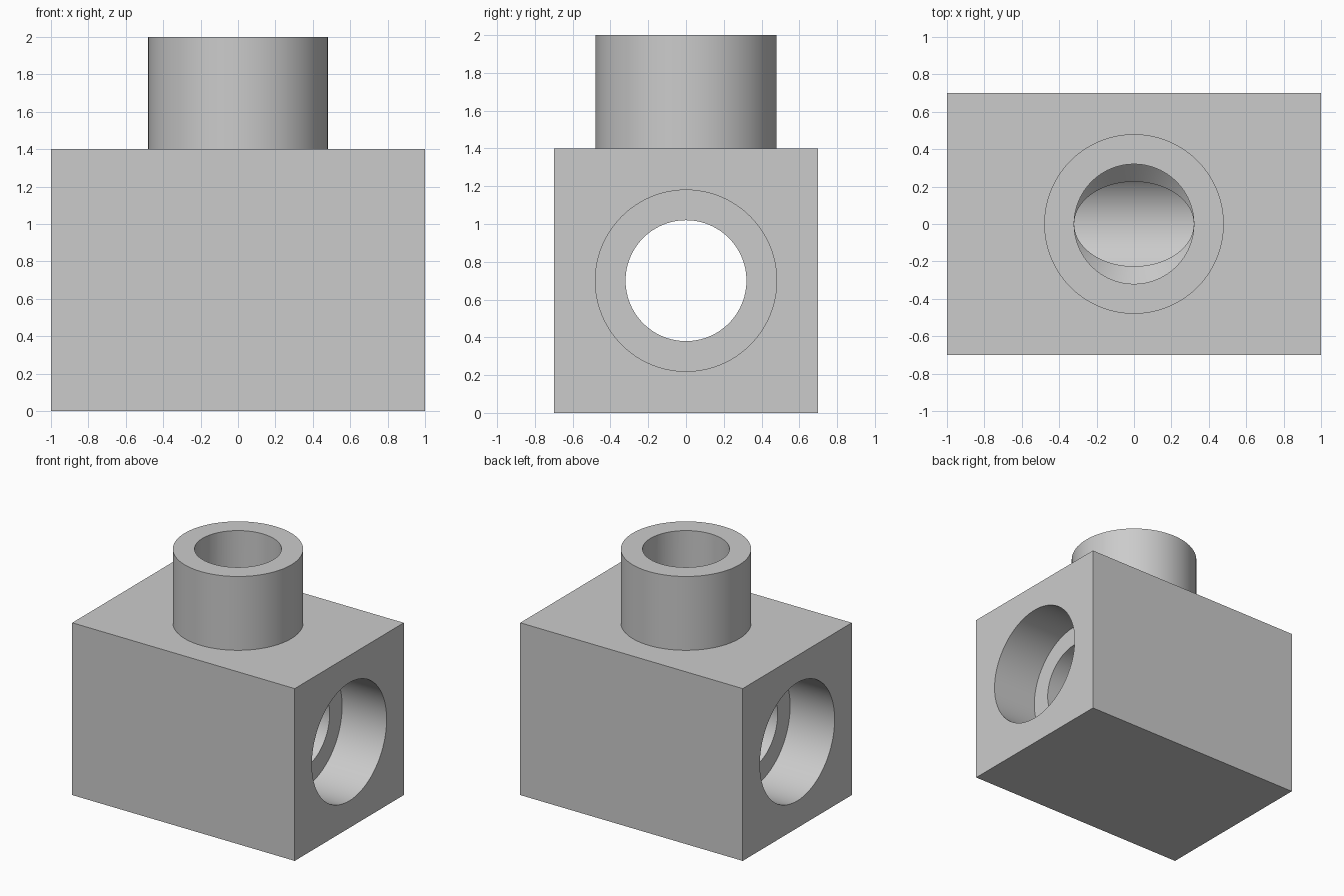
import bpy, bmesh
from math import pi
from mathutils import Matrix

if "Cube" in bpy.data.objects:
    bpy.data.objects.remove(bpy.data.objects["Cube"])

AXIS_Z = 0.7      # height of the cross bore
OUTER, INNER = 0.48, 0.32


def lathe(name, profile, matrix=Matrix(), segments=96):
    """Closed solid of revolution about z from (radius, z) points, start and end on the axis."""
    bm = bmesh.new()
    verts = [bm.verts.new((r, 0, z)) for r, z in profile]
    edges = [bm.edges.new(pair) for pair in zip(verts, verts[1:])]
    bmesh.ops.spin(bm, geom=verts + edges, cent=(0, 0, 0), axis=(0, 0, 1),
                   angle=2 * pi, steps=segments, use_merge=True)
    bmesh.ops.remove_doubles(bm, verts=bm.verts, dist=1e-5)
    bmesh.ops.recalc_face_normals(bm, faces=bm.faces)
    bm.transform(matrix)
    mesh = bpy.data.meshes.new(name)
    bm.to_mesh(mesh)
    bm.free()
    obj = bpy.data.objects.new(name, mesh)
    bpy.context.collection.objects.link(obj)
    return obj


def combine(target, tool, operation):
    """Apply a boolean and discard the tool."""
    tool.hide_render = True
    mod = target.modifiers.new(tool.name, 'BOOLEAN')
    mod.operation, mod.solver, mod.object = operation, 'EXACT', tool
    bpy.context.view_layer.objects.active = target
    bpy.ops.object.modifier_apply(modifier=mod.name)
    bpy.data.objects.remove(tool)


# Block body
bpy.ops.mesh.primitive_cube_add(size=1, location=(0, 0, 0.7))
body = bpy.context.object
body.name = "tee_fitting_body"
body.scale = (2, 1.4, 1.4)
bpy.ops.object.transform_apply(location=True, rotation=False, scale=True)

# Round neck on top
combine(body, lathe("neck", [(0, 1.2), (OUTER, 1.2), (OUTER, 2), (0, 2)]), 'UNION')

# Cross bore with a wider socket at each end
along_x = Matrix.Translation((0, 0, AXIS_Z)) @ Matrix.Rotation(pi / 2, 4, 'Y')
half = [(OUTER, 1.1), (OUTER, 0.6), (INNER, 0.6)]
profile = [(0, 1.1)] + half + [(r, -x) for r, x in reversed(half)] + [(0, -1.1)]
combine(body, lathe("cross_bore", profile, along_x), 'DIFFERENCE')

# Neck bore with a conical drill point reaching the cross bore axis
combine(body, lathe("neck_bore", [(0, AXIS_Z), (INNER, AXIS_Z + INNER),
                                  (INNER, 2.1), (0, 2.1)]), 'DIFFERENCE')

# Smooth round walls, crisp rims
bpy.ops.object.select_all(action='DESELECT')
body.select_set(True)
bpy.context.view_layer.objects.active = body
bpy.ops.object.shade_smooth_by_angle(angle=pi / 6)
